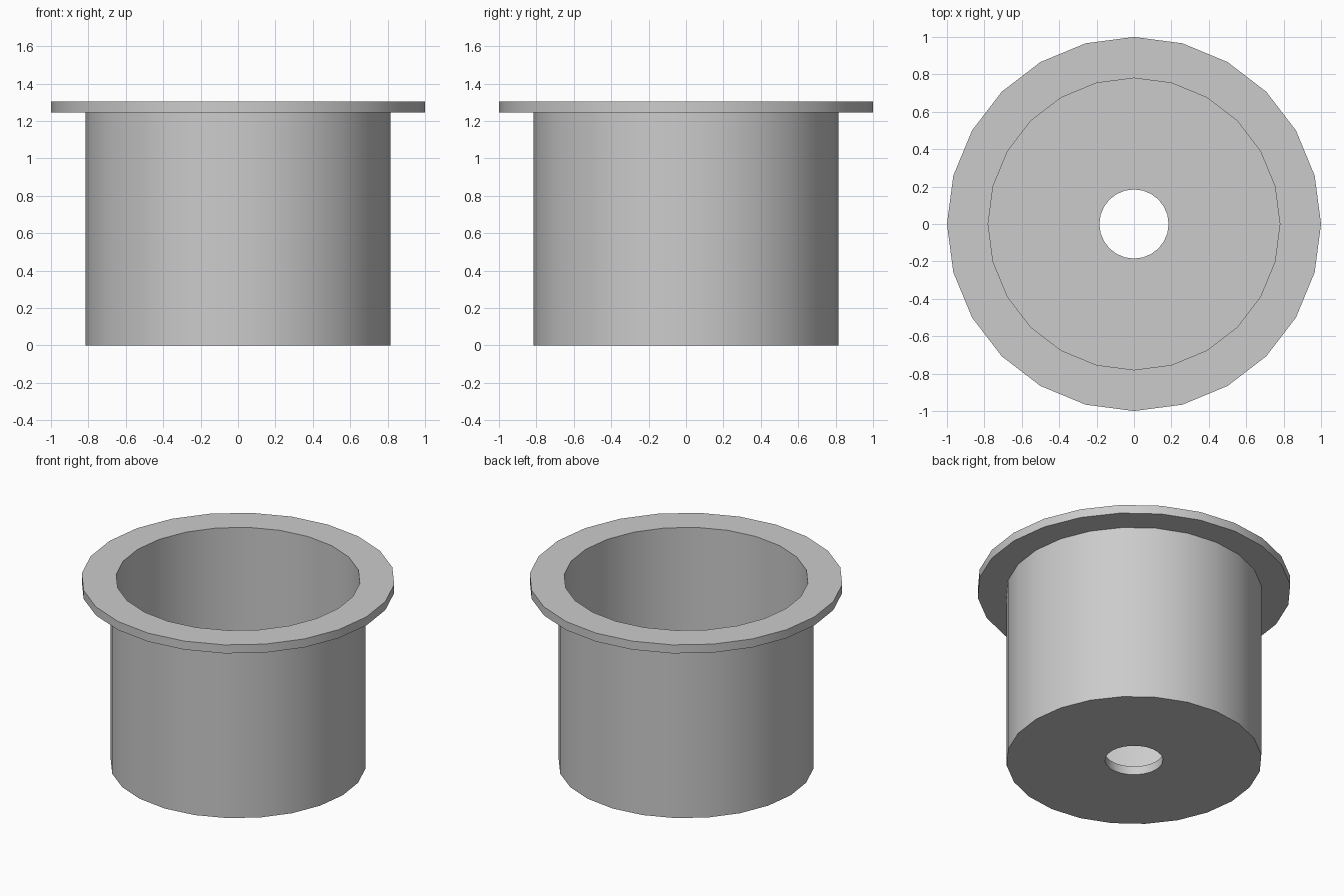
import bpy
import bmesh
import math

SIDES = 24

cube = bpy.data.objects.get("Cube")
if cube:
    bpy.data.objects.remove(cube, do_unlink=True)

grey = bpy.data.materials.new("light grey")
grey.use_nodes = True
colour = (0.6, 0.6, 0.6, 1)
grey.diffuse_color = colour
grey.node_tree.nodes["Principled BSDF"].inputs["Base Color"].default_value = colour

# Main dimensions
flange_r, outer_r, inner_r, hole_r = 1.0, 0.815, 0.78, 0.185
height, flange_z, floor_z = 1.305, 1.245, 0.06

# Closed wall section: floor hole, outer wall, flange, inner wall, floor
section = [
    (hole_r, 0), (outer_r, 0), (outer_r, flange_z), (flange_r, flange_z),
    (flange_r, height), (inner_r, height), (inner_r, floor_z), (hole_r, floor_z),
]


def lathe(name, profile, sides, material):
    """Revolve a closed (radius, height) section around the z axis."""
    bm = bmesh.new()
    rings = []
    for r, z in profile:
        angles = [math.tau * i / sides for i in range(sides)]
        rings.append([bm.verts.new((r * math.cos(a), r * math.sin(a), z)) for a in angles])
    for lower, upper in zip(rings, rings[1:] + rings[:1]):
        for i in range(sides):
            j = (i + 1) % sides
            bm.faces.new((lower[i], lower[j], upper[j], upper[i]))
    bmesh.ops.recalc_face_normals(bm, faces=bm.faces)
    mesh = bpy.data.meshes.new(name)
    bm.to_mesh(mesh)
    bm.free()
    mesh.materials.append(material)
    obj = bpy.data.objects.new(name, mesh)
    bpy.context.collection.objects.link(obj)
    return obj


# Flanged cup with a drain hole in its floor
cup = lathe("flanged_cup", section, SIDES, grey)
bpy.ops.object.select_all(action="DESELECT")
cup.select_set(True)
bpy.context.view_layer.objects.active = cup
bpy.ops.object.shade_smooth_by_angle(angle=math.radians(30))
